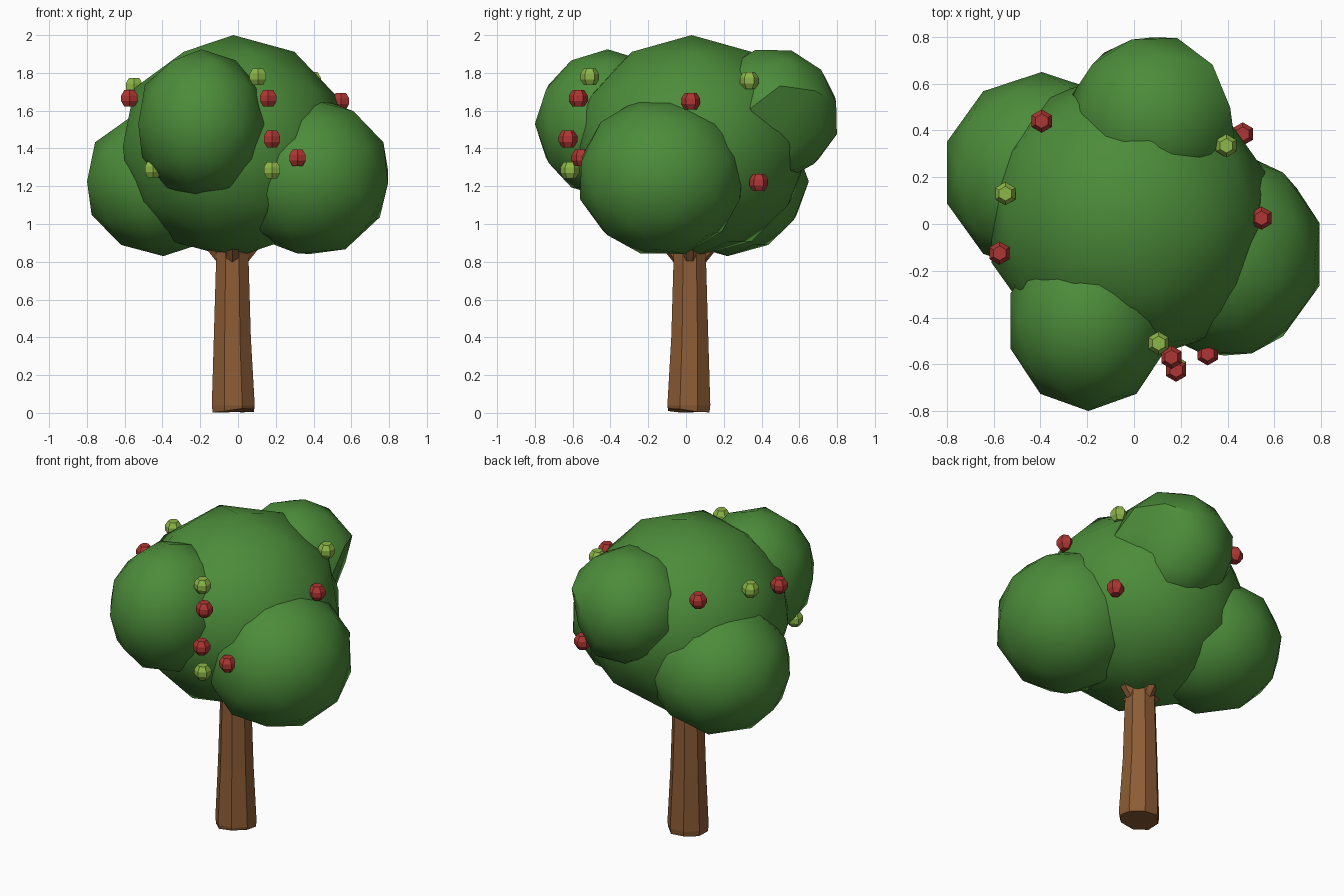
import bpy, bmesh, math, random
from mathutils import Vector, Matrix

random.seed(4)
cube = bpy.data.objects.get("Cube")
if cube:
    bpy.data.objects.remove(cube, do_unlink=True)


def material(name, rgb):
    m = bpy.data.materials.new(name)
    m.use_nodes = True
    m.diffuse_color = (*rgb, 1)
    m.node_tree.nodes["Principled BSDF"].inputs["Base Color"].default_value = (*rgb, 1)
    return m


leaf = material("leaf_green", (0.072, 0.262, 0.042))
bark = material("bark_brown", (0.265, 0.108, 0.036))
ripe = material("ripe_red", (0.42, 0.037, 0.033))
unripe = material("unripe_green", (0.265, 0.47, 0.063))


def finish(bm, name, mat, angle=None):
    bmesh.ops.recalc_face_normals(bm, faces=bm.faces)
    mesh = bpy.data.meshes.new(name)
    bm.to_mesh(mesh)
    bm.free()
    mesh.materials.append(mat)
    ob = bpy.data.objects.new(name, mesh)
    bpy.context.collection.objects.link(ob)
    if angle:
        bpy.ops.object.select_all(action="DESELECT")
        ob.select_set(True)
        bpy.context.view_layer.objects.active = ob
        bpy.ops.object.shade_smooth_by_angle(angle=math.radians(angle))


# Foliage: low-poly rounded clumps, optionally tilted and flattened on one side
def clump(name, centre, radii, dent=None, tilt=0):
    bm = bmesh.new()
    bmesh.ops.create_icosphere(bm, subdivisions=2, radius=1)
    bmesh.ops.rotate(bm, verts=bm.verts, matrix=Matrix.Rotation(tilt, 3, "X"))
    for v in bm.verts:
        if dent:
            d = Vector(dent).normalized()
            over = v.co.dot(d) - 0.76
            if over > 0:
                v.co -= d * over
        v.co = Vector(c + r * p for c, r, p in zip(centre, radii, v.co))
    finish(bm, name, leaf, 34)


clump("crown_main", (-0.025, 0.03, 1.41), (0.615, 0.63, 0.59))
clump("crown_front", (-0.195, -0.415, 1.53), (0.35, 0.385, 0.395))
clump("crown_left", (0.385, -0.13, 1.25), (0.43, 0.45, 0.425), tilt=0.28)
clump("crown_right", (-0.395, 0.22, 1.225), (0.425, 0.43, 0.395))
clump("crown_back", (0.085, 0.45, 1.58), (0.365, 0.365, 0.355), (0.85, 0.35, -0.25), -0.3)


# Stacked rings of vertices, joined and capped; rings are (x, y, z, radius)
def loft(name, rings, sides, mat, wobble=0):
    bm = bmesh.new()
    loops = []
    for i, (x, y, z, r) in enumerate(rings):
        loop = []
        for k in range(sides):
            a = math.tau * (k + 0.5) / sides
            dz = random.uniform(0, wobble) if i == 0 else 0
            loop.append(bm.verts.new((x + r * math.cos(a), y + r * math.sin(a), z + dz)))
        loops.append(loop)
    for low, high in zip(loops, loops[1:]):
        for k in range(sides):
            n = (k + 1) % sides
            bm.faces.new((low[k], low[n], high[n], high[k]))
    bm.faces.new(loops[0][::-1])
    bm.faces.new(loops[-1])
    finish(bm, name, mat)


# Trunk: tapered, eight-sided, with an uneven foot
loft("trunk", [(-0.025, 0.015, 0, 0.118), (-0.025, 0.015, 0.04, 0.123),
               (-0.03, 0.02, 0.4, 0.106), (-0.03, 0.02, 1.0, 0.087)], 8, bark, 0.025)

# Branch stubs spreading into the crown
for i in range(4):
    dx, dy = math.cos(math.tau * i / 4), math.sin(math.tau * i / 4)
    loft(f"branch_{i + 1}", [(-0.03 + dx * 0.045, 0.02 + dy * 0.045, 0.79, 0.035),
                             (-0.03 + dx * 0.18, 0.02 + dy * 0.18, 0.97, 0.045)], 6, bark)


# Fruit: small six-sided faceted balls with flat caps
def fruit(name, place, mat):
    x, y, z = place
    profile = [(-0.044, 0.031), (-0.015, 0.05), (0.015, 0.05), (0.044, 0.031)]
    loft(name, [(x, y, z + h, r) for h, r in profile], 6, mat)


ripe_places = [(-0.395, 0.44, 1.735), (-0.575, -0.125, 1.665), (0.16, -0.57, 1.665),
               (0.18, -0.625, 1.45), (0.315, -0.555, 1.35), (0.545, 0.025, 1.65),
               (0.465, 0.385, 1.22)]
unripe_places = [(-0.55, 0.13, 1.73), (0.105, -0.51, 1.78), (0.395, 0.335, 1.76),
                 (0.18, -0.615, 1.285), (-0.45, -0.46, 1.29)]
for i, p in enumerate(ripe_places):
    fruit(f"ripe_fruit_{i + 1}", p, ripe)
for i, p in enumerate(unripe_places):
    fruit(f"unripe_fruit_{i + 1}", p, unripe)
